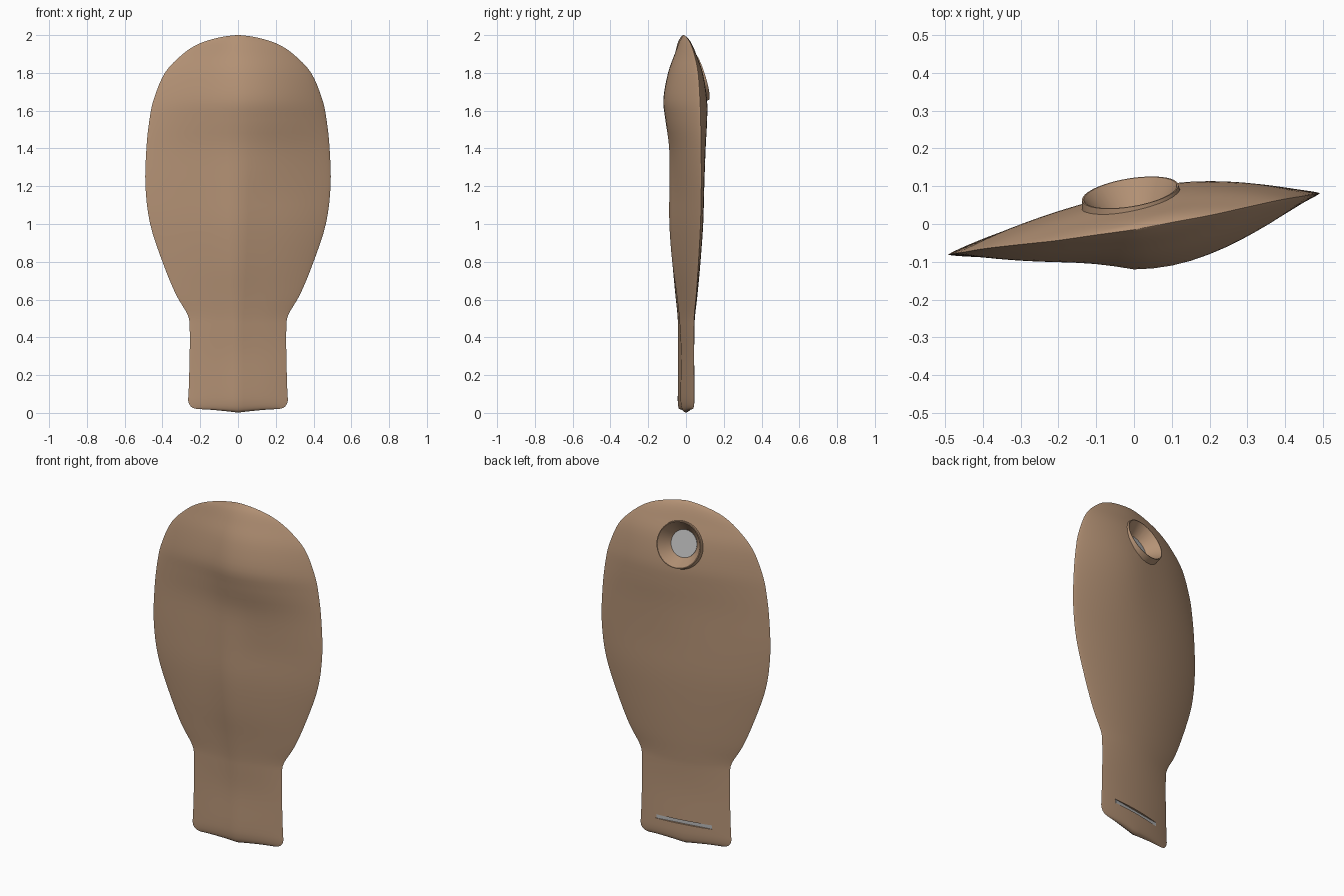
import bpy, bmesh, math
from mathutils import Vector, Matrix

cube = bpy.data.objects.get("Cube")
if cube:
    bpy.data.objects.remove(cube, do_unlink=True)


def material(name, rgb):
    m = bpy.data.materials.new(name)
    m.use_nodes = True
    m.diffuse_color = (*rgb, 1)
    m.node_tree.nodes["Principled BSDF"].inputs["Base Color"].default_value = (*rgb, 1)
    return m


tan = material("tan", (0.46, 0.29, 0.18))
grey = material("grey", (0.47, 0.47, 0.47))


def make_object(name, bm, mat):
    bmesh.ops.recalc_face_normals(bm, faces=bm.faces)
    mesh = bpy.data.meshes.new(name)
    bm.to_mesh(mesh)
    bm.free()
    mesh.materials.append(mat)
    ob = bpy.data.objects.new(name, mesh)
    bpy.context.collection.objects.link(ob)
    return ob


def cone(name, mat, r1, r2, depth, matrix):
    bm = bmesh.new()
    bmesh.ops.create_cone(bm, cap_ends=True, segments=48, radius1=r1,
                          radius2=r2, depth=depth, matrix=matrix)
    return make_object(name, bm, mat)


def box(name, mat, size, matrix):
    bm = bmesh.new()
    bmesh.ops.create_cube(bm, size=1, matrix=matrix @ Matrix.Diagonal((*size, 1)))
    return make_object(name, bm, mat)


def combine(target, tool, operation):
    """Apply a boolean and discard the tool."""
    mod = target.modifiers.new("cut", 'BOOLEAN')
    mod.operation = operation
    mod.solver = 'EXACT'
    mod.object = tool
    bpy.context.view_layer.objects.active = target
    bpy.ops.object.modifier_apply(modifier=mod.name)
    bpy.data.objects.remove(tool, do_unlink=True)


# Pouch sections: height, half width, front bulge, back bulge, middle y
SECTIONS = [
    (0.02, 0.215, 0.000, 0.000, 0.00),
    (0.03, 0.245, 0.016, 0.016, 0.00),
    (0.06, 0.263, 0.026, 0.024, 0.00),
    (0.12, 0.261, 0.029, 0.026, 0.00),
    (0.30, 0.256, 0.025, 0.024, 0.00),
    (0.45, 0.256, 0.032, 0.028, 0.00),
    (0.52, 0.267, 0.037, 0.033, 0.00),
    (0.63, 0.330, 0.050, 0.043, 0.00),
    (0.80, 0.400, 0.073, 0.056, 0.00),
    (1.00, 0.465, 0.088, 0.068, 0.00),
    (1.20, 0.490, 0.088, 0.072, 0.00),
    (1.40, 0.485, 0.089, 0.078, 0.00),
    (1.55, 0.469, 0.109, 0.087, 0.00),
    (1.66, 0.446, 0.120, 0.088, 0.00),
    (1.80, 0.387, 0.095, 0.068, 0.00),
    (1.90, 0.292, 0.055, 0.041, -0.005),
    (1.955, 0.205, 0.029, 0.027, -0.01),
    (1.985, 0.110, 0.012, 0.014, -0.012),
    (1.997, 0.040, 0.004, 0.005, -0.014),
    (2.00, 0.000, 0.000, 0.000, -0.015),
]
SLOPE = 0.165   # the flat pouch is turned slightly about z


def smooth_rows(rows, steps):
    """Catmull-Rom rows through the given sections."""
    out = []
    for i in range(len(rows) - 1):
        a, b, c, d = (rows[min(max(i + k, 0), len(rows) - 1)] for k in (-1, 0, 1, 2))
        for s in range(steps):
            t = s / steps
            out.append([0.5 * (2 * q + (r - p) * t + (2 * p - 5 * q + 4 * r - v) * t * t
                               + (3 * q - p - 3 * r + v) * t ** 3)
                        for p, q, r, v in zip(a, b, c, d)])
    return out + [list(rows[-1])]


# Pouch body, lofted from lens-shaped sections: a central ridge low on the
# front, a bulge towards the left side higher up
N = 56
bm = bmesh.new()
rings = []
for z, w, front, back, mid in smooth_rows(SECTIONS, 4):
    ring = []
    rise = min(max((z - 1.1) / 0.45, 0), 1)
    rise = rise * rise * (3 - 2 * rise)
    for k in range(N):
        a = 2 * math.pi * k / N
        u, s = math.cos(a), math.sin(a)
        lens = 0.85 * s * s + 0.15 * abs(s)
        lean = math.tanh(3.5 * u)
        if s > 0:
            bulge = max(back, 0) * (1 + 0.1 * rise * lean)
        else:
            bulge = -max(front, 0) * (1 + lean * (0.34 * rise - 0.18 if u > 0 else 0.34))
        y = SLOPE * w * u + mid + bulge * lens
        dip = 0.02 * (1 - abs(u)) ** 1.5 * max(0, 1 - z / 0.3)
        ring.append(bm.verts.new((max(w, 0) * u, y, z - dip)))
    rings.append(ring)
for lo, hi in zip(rings, rings[1:]):
    for k in range(N):
        j = (k + 1) % N
        bm.faces.new((lo[k], lo[j], hi[j], hi[k]))
bmesh.ops.remove_doubles(bm, verts=bm.verts, dist=0.0002)
pouch = make_object("pouch", bm, tan)

# Round funnel opening with a slightly raised lip on the upper back
axis = Vector((-0.155, 0.94, 0.29)).normalized()
rim = Vector((-0.01, 0.083, 1.78))
turn = axis.to_track_quat('Z', 'Y').to_matrix().to_4x4()


def on_axis(offset):
    return Matrix.Translation(rim + axis * offset) @ turn


combine(pouch, cone("collar", tan, 0.138, 0.129, 0.06, on_axis(-0.03)), 'UNION')
combine(pouch, cone("funnel_cutter", tan, 0.076, 0.126, 0.074, on_axis(-0.035)), 'DIFFERENCE')
cone("opening_disc", grey, 0.0755, 0.0755, 0.003, on_axis(-0.070))

# Narrow slit across the lower back
slit_turn = Matrix.Rotation(math.atan(SLOPE), 4, 'Z')
combine(pouch, box("slit_cutter", tan, (0.336, 0.08, 0.023),
                   Matrix.Translation((-0.003, 0.052, 0.128)) @ slit_turn), 'DIFFERENCE')
box("slit_plate", grey, (0.334, 0.003, 0.022),
    Matrix.Translation((-0.003, 0.0135, 0.128)) @ slit_turn)

# Smooth shading with crisp rims
bpy.ops.object.select_all(action='DESELECT')
pouch.select_set(True)
bpy.context.view_layer.objects.active = pouch
bpy.ops.object.shade_smooth_by_angle(angle=math.radians(35))
